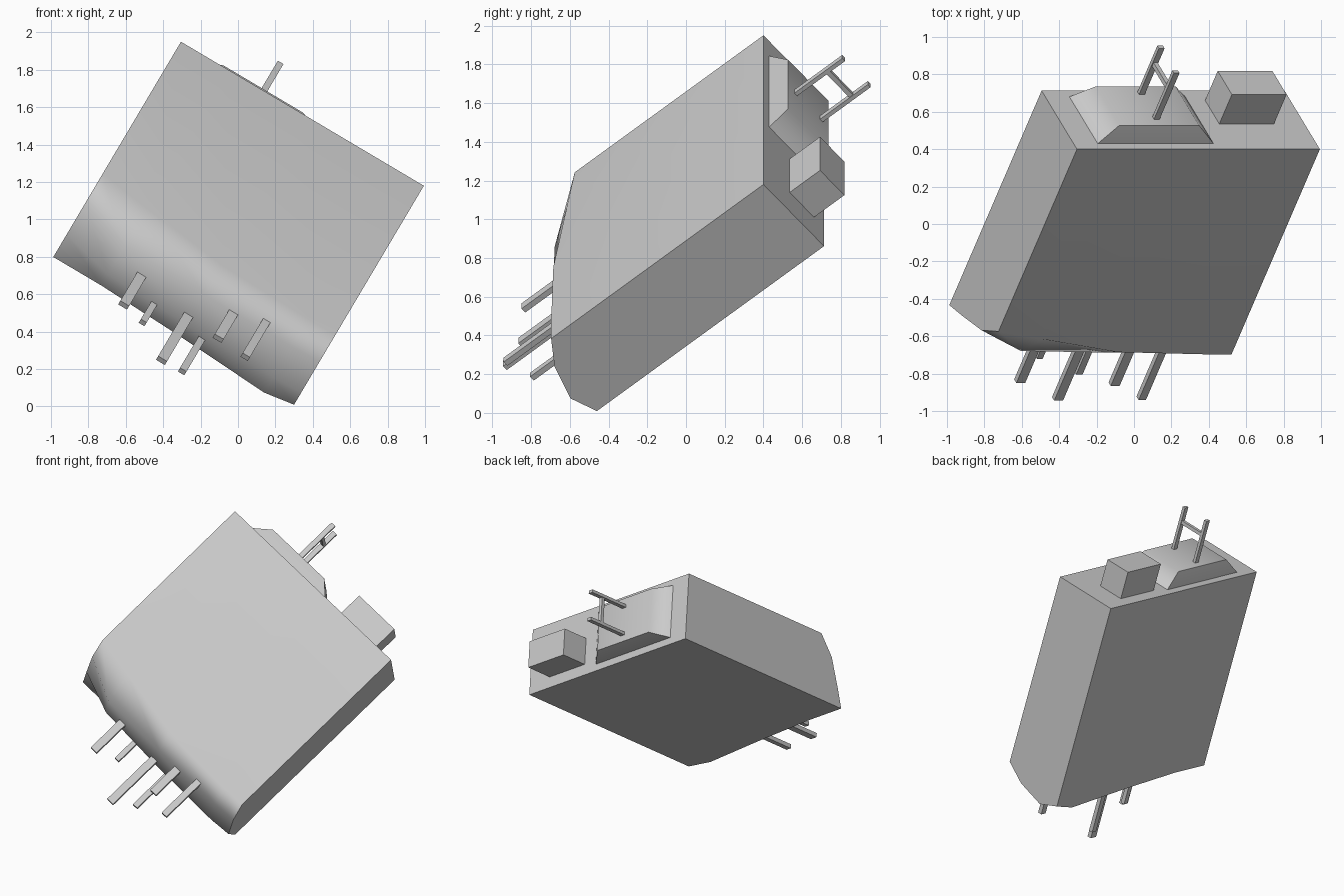
import bpy, bmesh, math
from mathutils import Vector, Matrix

cube = bpy.data.objects.get("Cube")
if cube:
    bpy.data.objects.remove(cube, do_unlink=True)

# Tilted frame: u across, v through the thickness, w along the body to its rounded end
U = Vector((0.86, 0, -0.51)).normalized()
W = Vector((-0.335, -0.764, -0.551))
W = (W - U * W.dot(U)).normalized()
V = U.cross(W)
FRAME = Matrix((U, V, W)).transposed().to_4x4()
FRAME.translation = Vector((-0.305, 0.40, 1.95))

grey = bpy.data.materials.new("light_grey")
grey.use_nodes = True
grey.diffuse_color = (0.6, 0.6, 0.6, 1)
grey.node_tree.nodes["Principled BSDF"].inputs["Base Color"].default_value = (0.6, 0.6, 0.6, 1)


def loft(name, rings, smooth=None):
    """Skin a list of equal-sized rings, cap both ends."""
    bm = bmesh.new()
    loops = [[bm.verts.new(FRAME @ Vector(p)) for p in ring] for ring in rings]
    n = len(loops[0])
    for a, b in zip(loops, loops[1:]):
        for i in range(n):
            j = (i + 1) % n
            bm.faces.new((a[i], a[j], b[j], b[i]))
    bm.faces.new(loops[0])
    bm.faces.new(loops[-1])
    bmesh.ops.recalc_face_normals(bm, faces=bm.faces)
    mesh = bpy.data.meshes.new(name)
    bm.to_mesh(mesh)
    bm.free()
    mesh.materials.append(grey)
    obj = bpy.data.objects.new(name, mesh)
    bpy.context.collection.objects.link(obj)
    if smooth:
        bpy.ops.object.select_all(action='DESELECT')
        obj.select_set(True)
        bpy.context.view_layer.objects.active = obj
        bpy.ops.object.shade_smooth_by_angle(angle=math.radians(smooth))
        mod = obj.modifiers.new("even_shading", 'WEIGHTED_NORMAL')
        mod.keep_sharp = True
    return obj


def rect(u0, u1, v0, v1, w):
    return [(u0, v0, w), (u1, v0, w), (u1, v1, w), (u0, v1, w)]


def bar(name, u, v, w0, w1, du, dv):
    r = (u - du / 2, u + du / 2, v - dv / 2, v + dv / 2)
    return loft(name, [rect(*r, w0), rect(*r, w1)])


# Main body: sections across u, each with four depths along the rounded end
T = 0.485
sections = [
    (0.0, 1.275, 1.385, 1.455, 1.50),
    (0.3, 1.33, 1.53, 1.565, 1.50),
    (0.8, 1.42, 1.54, 1.59, 1.53),
    (1.34, 1.435, 1.54, 1.60, 1.575),
    (1.51, 1.435, 1.53, 1.59, 1.535),
]
rings = []
for u, *depths in sections:
    levels = (0, 0.14, 0.34, T)
    rings.append([(u, 0, 0)] + [(u, v, w) for v, w in zip(levels, depths)] + [(u, T, 0)])
loft("body", rings, 60)

# Raised sloping panel and block on the flat end
loft("raised_panel", [rect(0.15, 0.87, 0.046, 0.435, 0.02),
                      rect(0.15, 0.87, 0.046, 0.435, 0),
                      rect(0.26, 0.755, 0.077, 0.40, -0.102)], 50)
loft("end_block", [rect(0.98, 1.32, 0.21, 0.405, 0.02),
                   rect(0.98, 1.32, 0.21, 0.405, -0.205)])

# Pair of rods joined by a crossbar
for side, v in (("near", 0.138), ("far", 0.343)):
    bar("handle_rod_" + side, 0.515, v, -0.08, -0.425, 0.035, 0.022)
bar("handle_crossbar", 0.515, 0.24, -0.30, -0.325, 0.025, 0.2)

# Prongs on the rounded end: u, v, tip depth, width
prongs = [
    (0.455, 0.245, 1.83, 0.055),
    (0.59, 0.35, 1.75, 0.036),
    (0.78, 0.30, 2.0, 0.055),
    (0.905, 0.385, 1.89, 0.04),
    (0.98, 0.155, 1.775, 0.055),
    (1.155, 0.115, 1.84, 0.045),
]
for i, (u, v, tip, width) in enumerate(prongs, 1):
    bar(f"prong_{i}", u, v, 1.4, tip, width, 0.03)
